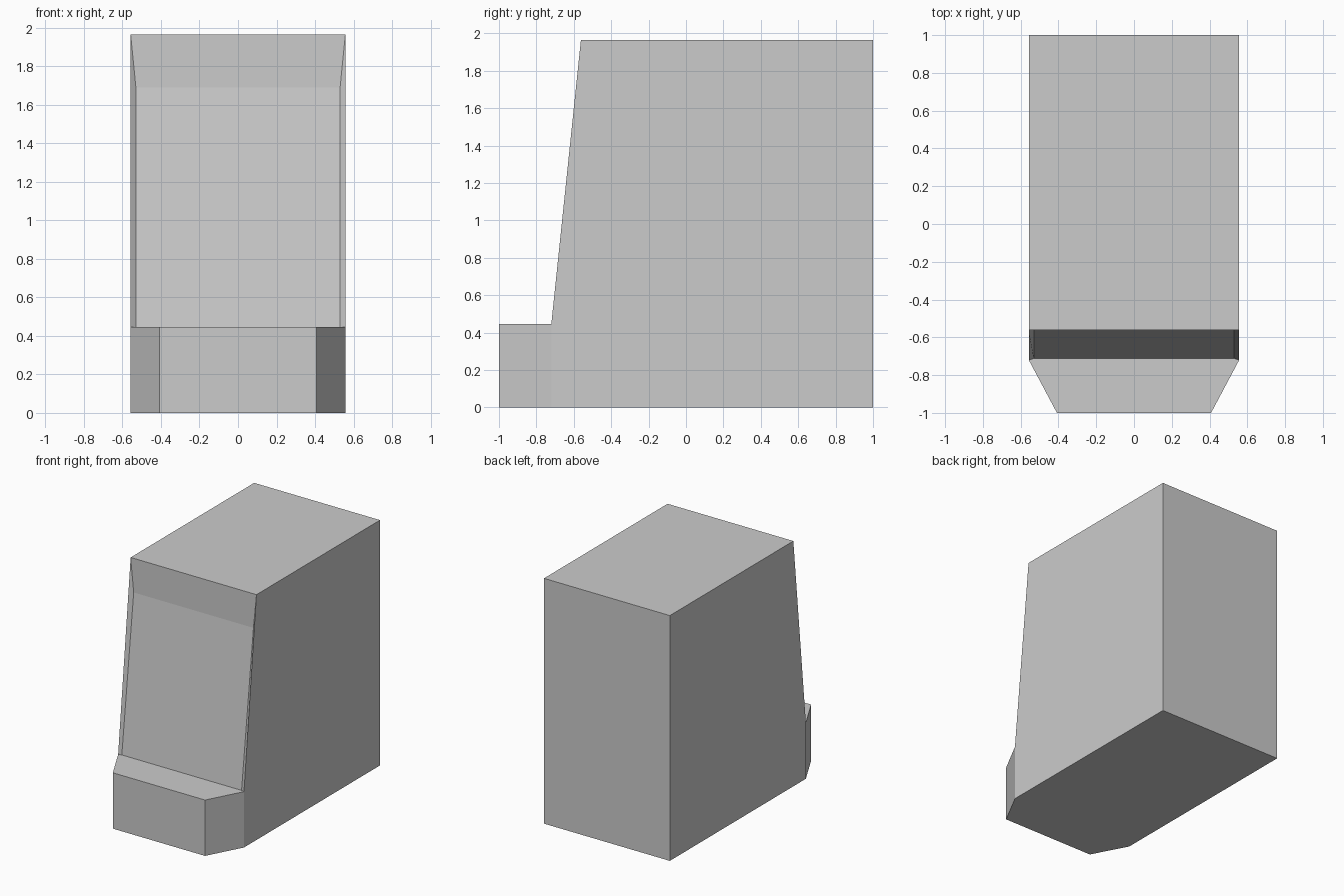
import bpy, bmesh

if "Cube" in bpy.data.objects:
    bpy.data.objects.remove(bpy.data.objects["Cube"])

HALF_W = 0.557          # half width of the body
LEDGE_Z = 0.447         # top of the front foot
TOP_Z = 1.963
FOOT_Y = -0.72          # where the sloped front meets the foot
BROW_Y = -0.562         # top edge of the sloped front


def pick(bm, test):
    return next(f for f in bm.faces if all(test(v.co) for v in f.verts))


def inset_face(bm, face, place):
    """Split off an inner copy of a face and move its corners."""
    bmesh.ops.inset_individual(bm, faces=[face], thickness=0.0)
    for v in face.verts:
        v.co = place(v.co.copy())


bm = bmesh.new()

# main body: side profile extruded across the width
profile = [(1, 0), (FOOT_Y, 0), (FOOT_Y, LEDGE_Z), (BROW_Y, TOP_Z), (1, TOP_Z)]
side = bm.faces.new([bm.verts.new((-HALF_W, y, z)) for y, z in profile])
ext = bmesh.ops.extrude_face_region(bm, geom=[side], use_keep_orig=True)
new_verts = [g for g in ext["geom"] if isinstance(g, bmesh.types.BMVert)]
bmesh.ops.translate(bm, verts=new_verts, vec=(2 * HALF_W, 0, 0))
bmesh.ops.recalc_face_normals(bm, faces=bm.faces[:])

foot = pick(bm, lambda c: c.y < -0.5 and c.z < LEDGE_Z + 0.01)
front = pick(bm, lambda c: c.y < -0.5 and c.z > LEDGE_Z - 0.01)


def sign(x):
    return 1 if x > 0 else -1


# tapered foot pulled forward from the lower front
inset_face(bm, foot, lambda c: (sign(c.x) * 0.408, -1, c.z))

# shallow recessed panel under an upright brow
inset_face(bm, front, lambda c: (sign(c.x) * 0.53, BROW_Y, 1.69) if c.z > 1
           else (sign(c.x) * 0.53, FOOT_Y + 0.008, LEDGE_Z))

bmesh.ops.recalc_face_normals(bm, faces=bm.faces[:])
mesh = bpy.data.meshes.new("cabinet_body")
bm.to_mesh(mesh)
bm.free()
body = bpy.data.objects.new("cabinet_body", mesh)
bpy.context.collection.objects.link(body)
